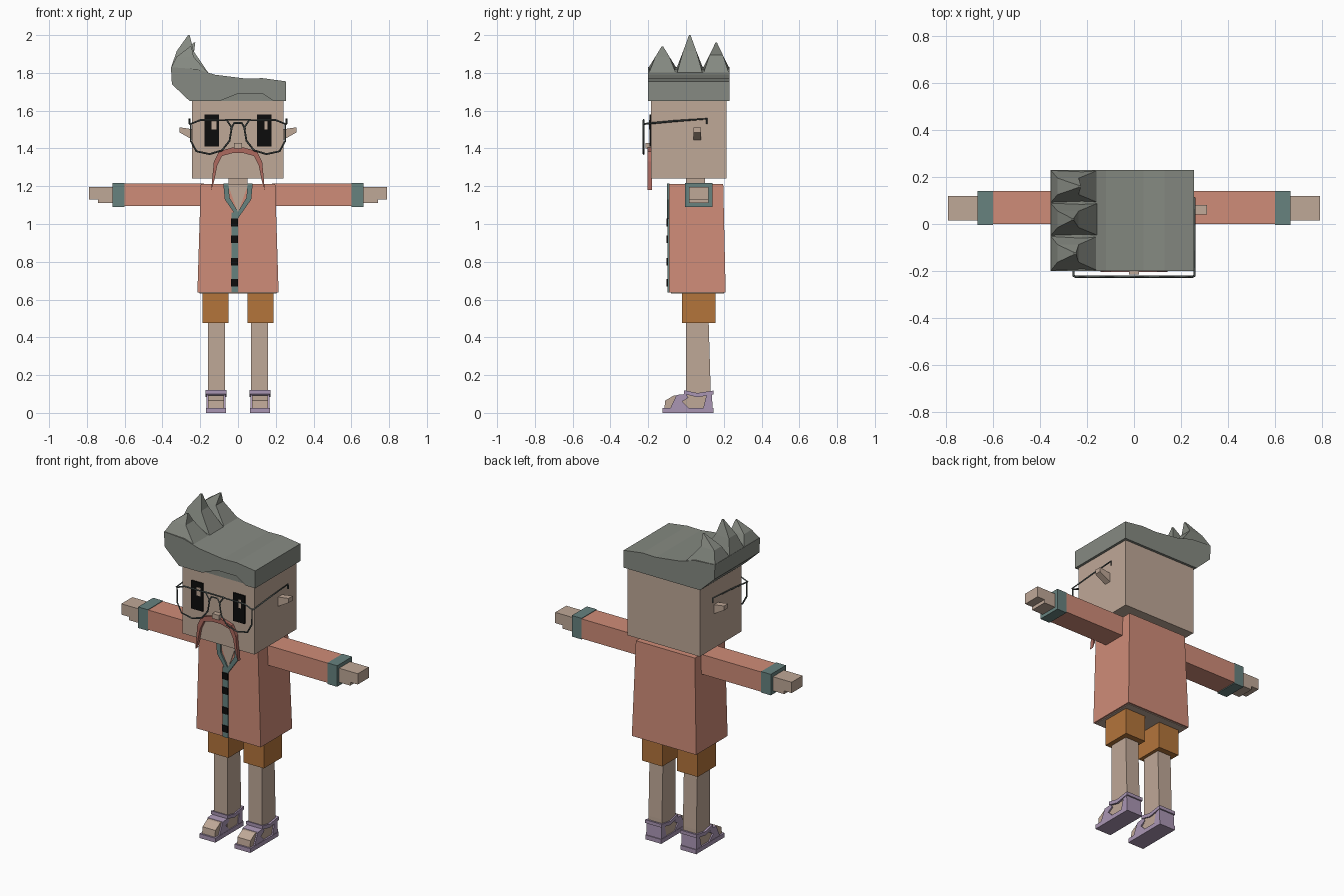
import bpy
import bmesh

default_cube = bpy.data.objects.get("Cube")
if default_cube:
    bpy.data.objects.remove(default_cube)


def material(name, hex_colour):
    """Make one flat material from a display colour."""
    def linear(value):
        return value / 12.92 if value <= .04 else ((value + .055) / 1.055) ** 2.4
    channels = [linear(c / 255) for c in bytes.fromhex(hex_colour)]
    colour = (*channels, 1)
    mat = bpy.data.materials.new(name)
    mat.use_nodes = True
    mat.diffuse_color = colour
    shader = mat.node_tree.nodes["Principled BSDF"]
    shader.inputs["Base Color"].default_value = colour
    shader.inputs["Roughness"].default_value = .9
    return mat


skin = material("skin", "BFA897")
coral = material("coral cloth", "CF8C78")
teal = material("teal trim", "67827F")
ochre = material("ochre cloth", "B4753B")
grey = material("grey hair", "868A82")
russet = material("russet moustache", "AD6A5F")
lilac = material("lilac rubber", "AA96B4")
black = material("black", "0C0C0C")
steel = material("dark steel", "4E5654")


def loft(name, mat, rings, side=1):
    """Join equal rings of points into a closed solid; side -1 mirrors it in x."""
    bm = bmesh.new()
    loops = [[bm.verts.new((x * side, y, z)) for x, y, z in ring] for ring in rings]
    count = len(loops[0])
    for lower, upper in zip(loops, loops[1:]):
        for i in range(count):
            j = (i + 1) % count
            bm.faces.new((lower[i], lower[j], upper[j], upper[i]))
    bm.faces.new(loops[0])
    bm.faces.new(loops[-1])
    bmesh.ops.remove_doubles(bm, verts=bm.verts[:], dist=.0001)
    bmesh.ops.recalc_face_normals(bm, faces=bm.faces[:])
    mesh = bpy.data.meshes.new(name)
    bm.to_mesh(mesh)
    bm.free()
    mesh.materials.append(mat)
    obj = bpy.data.objects.new(name, mesh)
    bpy.context.collection.objects.link(obj)
    return obj


def rectangle(x, y, z):
    """Level rectangle spanning two ranges at one height."""
    return [(x[0], y[0], z), (x[1], y[0], z), (x[1], y[1], z), (x[0], y[1], z)]


def box(name, mat, x, y, z, side=1):
    return loft(name, mat, [rectangle(x, y, height) for height in z], side)


def front_prism(name, mat, outline, depth, side=1):
    """Extrude an x-z outline along y."""
    return loft(name, mat, [[(x, y, z) for x, z in outline] for y in depth], side)


def side_prism(name, mat, outline, width, side=1):
    """Extrude a y-z outline along x."""
    return loft(name, mat, [[(x, y, z) for y, z in outline] for x in width], side)


def wire(name, mat, points, side=1, closed=False):
    """Thin four-sided wire along a path."""
    curve = bpy.data.curves.new(name, "CURVE")
    curve.dimensions = "3D"
    curve.bevel_depth = .005
    curve.bevel_resolution = 0
    curve.use_fill_caps = True
    spline = curve.splines.new("POLY")
    spline.points.add(len(points) - 1)
    for point, (x, y, z) in zip(spline.points, points):
        point.co = (x * side, y, z, 1)
    spline.use_cyclic_u = closed
    curve.materials.append(mat)
    obj = bpy.data.objects.new(name, curve)
    bpy.context.collection.objects.link(obj)


# Head, neck and nose
box("head", skin, (-.243, .24), (-.185, .215), (1.24, 1.72))
box("neck", skin, (-.05, .05), (0, .1), (1.18, 1.26))
box("nose", skin, (-.022, .022), (-.215, -.18), (1.4, 1.43))

# Swept hair: fringe arched at the front, straight at the back
hair_top = [(.255, 1.755), (.13, 1.772), (.04, 1.77), (-.12, 1.79), (-.22, 1.82),
            (-.355, 1.83), (-.35, 1.74), (-.255, 1.65)]
arch = [(-.1, 1.65), (0, 1.69), (.13, 1.69), (.19, 1.65), (.255, 1.65)]
straight = [(x, 1.65) for x, z in arch]
hair_rings = []
for y, hem in ((-.2, arch), (-.186, arch), (-.185, straight), (.23, straight)):
    hair_rings.append([(x, y, z) for x, z in hair_top + hem])
loft("swept_hair", grey, hair_rings)

# Three curved hair spikes
for label, start, end, tip_x, tip_z in (("front", -.2, -.05, -.25, 1.94),
                                        ("middle", -.05, .09, -.26, 2),
                                        ("rear", .09, .23, -.23, 1.96)):
    centre = (start + end) / 2
    quarter = (end - start) / 4
    middle_z = (tip_z + 1.83) / 2
    base = [(x, y, z) for x, y, z in rectangle((-.355, -.15), (start, end), 1.825)]
    base[1], base[2] = [(x, y, 1.79) for x, y, z in base[1:3]]
    middle = rectangle((-.325, -.235), (centre - quarter, centre + quarter), middle_z)
    tip = rectangle((tip_x - .004, tip_x + .004), (centre - .004, centre + .004), tip_z)
    loft(label + "_hair_spike", grey, [base, middle, tip])

# Moustache with drooping ends, as a single arch
half_arch = [(.03, 1.405), (.1, 1.385), (.128, 1.33), (.142, 1.18),
             (.128, 1.22), (.11, 1.31), (.085, 1.36), (.03, 1.375)]
left_outer, left_inner = half_arch[:4], half_arch[4:]
mirrored = [(-x, z) for x, z in half_arch]
outline = left_outer + left_inner + mirrored[4:][::-1] + mirrored[:4][::-1]
front_prism("moustache", russet, outline, (-.205, -.18))

# Shirt, with the body showing below the hem
loft("shirt", coral, [rectangle((-.215, .215), (-.09, .21), .637),
                      rectangle((-.197, .197), (-.09, .197), 1.212)])
box("body_underside", skin, (-.205, .205), (-.08, .2), (.633, .64))

# Open neck, button band and buttons
front_prism("open_neck", skin, [(-.055, 1.213), (0, 1.06), (.055, 1.213)], (-.094, -.088))
box("button_band", teal, (-.035, 0), (-.097, -.088), (.637, 1.06))
for number, z in enumerate((.69, .8, .92, 1.008)):
    box(f"button_{number}", black, (-.036, .001), (-.102, -.094), (z - .02, z + .02))

for side, label in ((1, "left_"), (-1, "right_")):
    # Eye with a small glint
    box(label + "eye", black, (.1, .178), (-.192, -.183), (1.41, 1.58), side)
    glint = (.14, .155) if side > 0 else (.115, .14)
    box(label + "eye_glint", skin, glint, (-.195, -.19), (1.5, 1.55), side)

    # Ear wedge
    front_prism(label + "ear", skin, [(.23, 1.5), (.31, 1.512), (.31, 1.485), (.23, 1.44)],
                (.04, .08), side)

    # Spectacle rim and temple
    rim = [(.25, 1.53), (.2, 1.55), (.06, 1.55), (.033, 1.51), (.045, 1.44), (.085, 1.39),
           (.15, 1.37), (.22, 1.385), (.25, 1.44)]
    wire(label + "spectacle_rim", steel, [(x, -.224, z) for x, z in rim], side, True)
    wire(label + "spectacle_temple", steel, [(.25, -.224, 1.53), (.257, -.22, 1.53),
         (.257, -.06, 1.545), (.257, .11, 1.557), (.257, .11, 1.53)], side)

    # Collar
    front_prism(label + "collar", teal, [(.05, 1.215), (.078, 1.215), (.07, 1.13), (0, 1.03),
                (0, 1.065), (.045, 1.14)], (-.1, -.088), side)

    # Arm: sleeve, cuff and stepped hand
    box(label + "sleeve", coral, (.18, .6), (0, .14), (1.095, 1.214), side)
    box(label + "cuff", teal, (.6, .665), (-.004, .14), (1.09, 1.217), side)
    front_prism(label + "hand", skin, [(.65, 1.195), (.79, 1.195), (.79, 1.13), (.74, 1.13),
                (.74, 1.11), (.65, 1.11)], (.015, .12), side)

    # Leg and shorts
    box(label + "shorts_leg", ochre, (.05, .187), (-.02, .155), (.475, .645), side)
    loft(label + "leg", skin, [rectangle((.07, .16), (0, .13), .02),
         rectangle((.07, .16), (0, .13), .14),
         rectangle((.07, .16), (0, .12), .48)], side)

    # Foot and sandal
    foot = [(.1, .02), (-.115, .02), (-.11, .065), (-.065, .092), (.03, .1)]
    side_prism(label + "foot", skin, foot, (.074, .16), side)
    box(label + "sandal_sole", lilac, (.064, .17), (-.125, .145), (0, .026), side)
    instep = [(-.085, .02), (-.05, .095), (0, .1), (.012, .08), (-.02, .06), (.02, .02)]
    side_prism(label + "instep_strap", lilac, instep, (.066, .168), side)
    ankle = [(-.01, .12), (.06, .105), (.145, .118), (.145, .098), (.06, .083), (-.01, .1)]
    side_prism(label + "ankle_strap", lilac, ankle, (.062, .172), side)
    heel = [(.09, .02), (.11, .1), (.138, .1), (.14, .02)]
    side_prism(label + "heel_strap", lilac, heel, (.066, .168), side)

# Spectacle bridge
wire("spectacle_bridge", steel, [(x, -.224, z) for x, z in
     ((-.04, 1.5), (-.02, 1.535), (.02, 1.535), (.04, 1.5))])
wire("spectacle_bar", steel, [(-.07, -.224, 1.552), (.07, -.224, 1.552)])
